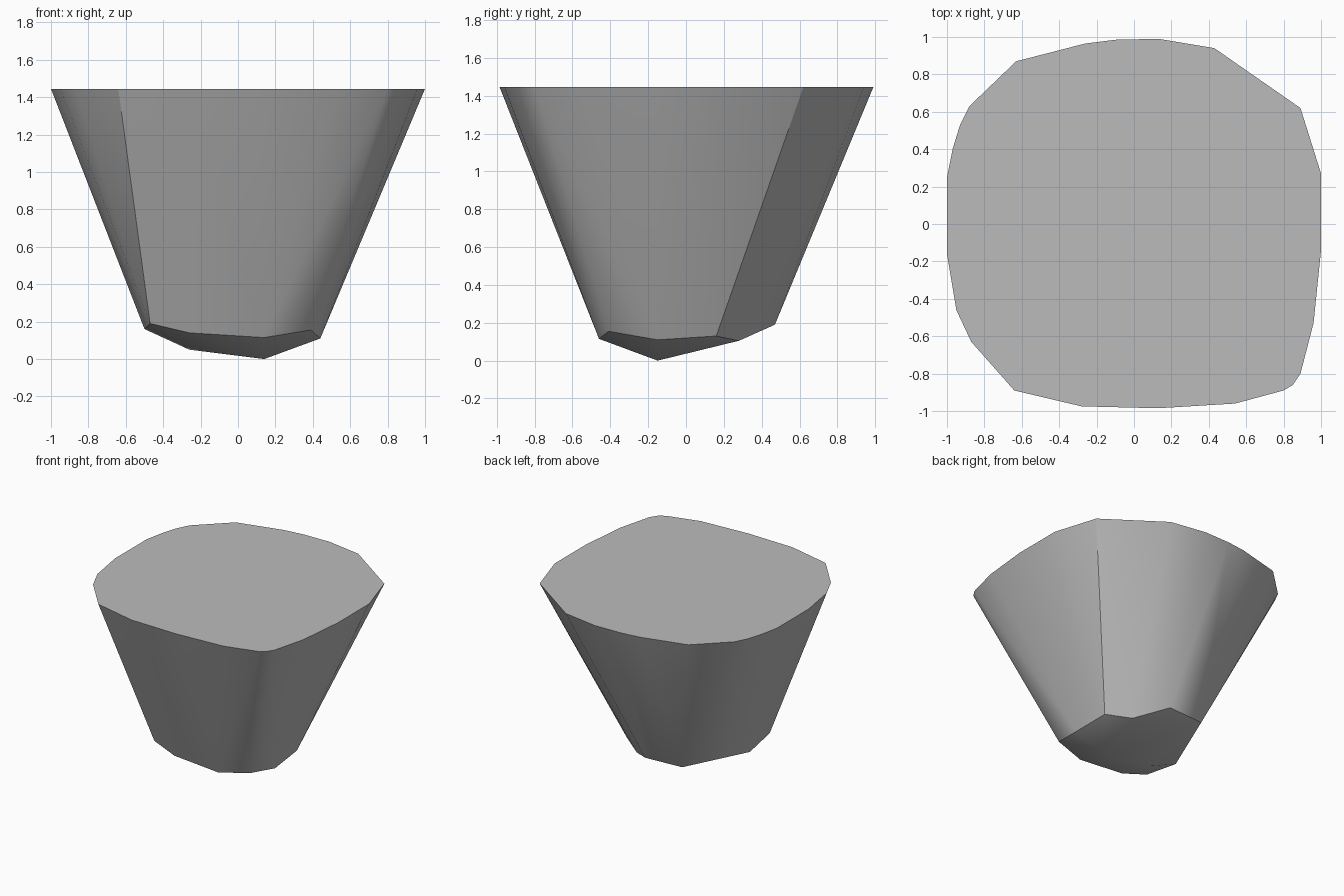
import bpy
import bmesh
import math

# Remove the default object
default_cube = bpy.data.objects.get("Cube")
if default_cube:
    bpy.data.objects.remove(default_cube, do_unlink=True)


def make_material(name, colour):
    material = bpy.data.materials.new(name)
    material.use_nodes = True
    material.diffuse_color = colour
    material.node_tree.nodes["Principled BSDF"].inputs["Base Color"].default_value = colour
    return material


def make_hull(name, points, material, crease_angle):
    """Convex solid around the points, with coplanar triangles merged."""
    bm = bmesh.new()
    for point in points:
        bm.verts.new(point)
    result = bmesh.ops.convex_hull(bm, input=bm.verts[:])
    unused = {g for g in result["geom_interior"] + result["geom_unused"]
              if isinstance(g, bmesh.types.BMVert)}
    bmesh.ops.delete(bm, geom=list(unused), context="VERTS")
    bmesh.ops.dissolve_limit(bm, angle_limit=math.radians(0.1),
                             verts=bm.verts[:], edges=bm.edges[:])
    bmesh.ops.recalc_face_normals(bm, faces=bm.faces[:])

    mesh = bpy.data.meshes.new(name)
    bm.to_mesh(mesh)
    bm.free()
    mesh.materials.append(material)
    obj = bpy.data.objects.new(name, mesh)
    bpy.context.collection.objects.link(obj)

    bpy.ops.object.select_all(action="DESELECT")
    obj.select_set(True)
    bpy.context.view_layer.objects.active = obj
    bpy.ops.object.shade_smooth_by_angle(angle=crease_angle)
    return obj


# Flat top outline, counter-clockwise from the right-hand side
TOP_HEIGHT = 1.445
top_outline = [
    (1, -.14), (1, .27), (.89, .62), (.43, .94), (.13, .99), (-.1, .985),
    (-.26, .965), (-.63, .87), (-.88, .63), (-.93, .53), (-.97, .4), (-1, .25),
    (-1, -.16), (-.95, -.46), (-.87, -.63), (-.64, -.89), (-.28, -.975),
    (.13, -.985), (.54, -.96), (.8, -.89), (.85, -.86), (.89, -.8), (.96, -.53),
]

# Narrow uneven rim near the foot
lower_rim = [
    (.44, -.15, .11), (.42, .16, .13), (.25, .28, .105), (.04, .47, .19),
    (-.28, .45, .19), (-.5, -.11, .16), (-.47, -.41, .19),
    (-.26, -.45, .14), (.14, -.46, .115), (.39, -.41, .155),
]

# Shallow points under the foot
foot = [(.14, -.15, 0), (-.26, -.1, .05)]

top_points = [(x, y, TOP_HEIGHT) for x, y in top_outline]
grey = make_material("plain_grey", (0.5, 0.5, 0.5, 1))
make_hull("tapered_block", top_points + lower_rim + foot, grey, math.radians(30))
